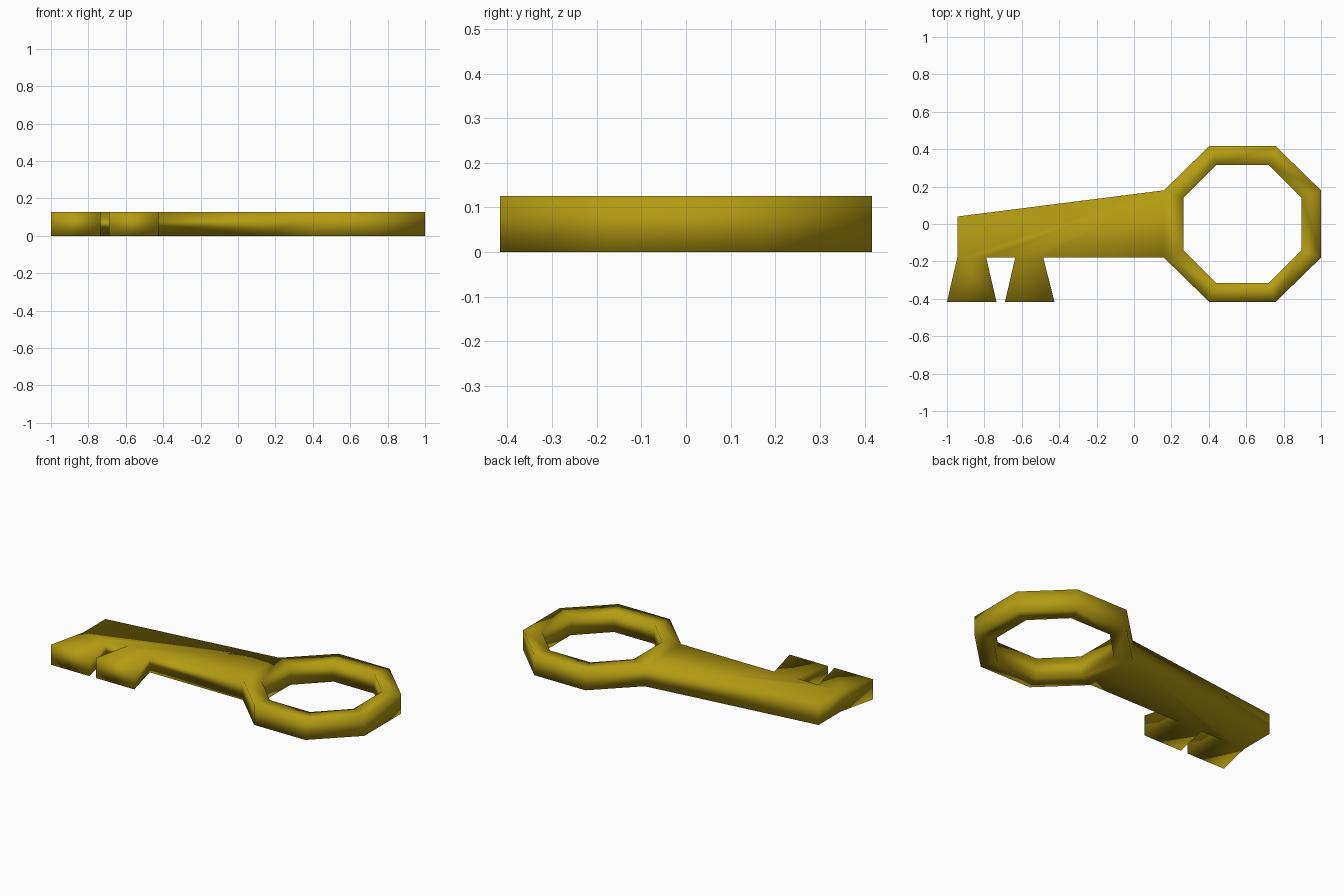
import bpy
import bmesh

THICK = 0.126

if "Cube" in bpy.data.objects:
    bpy.data.objects.remove(bpy.data.objects["Cube"], do_unlink=True)

gold = bpy.data.materials.new("old gold")
gold.use_nodes = True
gold.diffuse_color = (0.45, 0.33, 0.006, 1)
gold.node_tree.nodes["Principled BSDF"].inputs["Base Color"].default_value = gold.diffuse_color

bm = bmesh.new()


def point(x, y):
    return bm.verts.new((x, y, 0))


def octagon(cx, rx, ry, flat_x, flat_y):
    """Eight corners, counter-clockwise, starting at the lower right side."""
    corners = [(rx, -flat_y), (rx, flat_y), (flat_x, ry), (-flat_x, ry),
               (-rx, flat_y), (-rx, -flat_y), (-flat_x, -ry), (flat_x, -ry)]
    return [point(cx + x, y) for x, y in corners]


# Bow: octagonal ring of quads
outer = octagon(0.58, 0.42, 0.417, 0.177, 0.18)
inner = octagon(0.58, 0.316, 0.316, 0.14, 0.14)
for i in range(8):
    j = (i + 1) % 8
    bm.faces.new((outer[i], outer[j], inner[j], inner[i]))

# Shank: tapered blade sharing the bow's left edge, with tooth roots along the front
roots = [point(x, -0.18) for x in (-0.945, -0.79, -0.635, -0.485)]
tip = point(-0.945, 0.04)
bm.faces.new([tip] + roots + [outer[5], outer[4]])

# Teeth: two flared quads
for k, left, right in ((0, -1.0, -0.735), (2, -0.69, -0.425)):
    bm.faces.new((roots[k], point(left, -0.417), point(right, -0.417), roots[k + 1]))

# Thicken the flat outline into a solid
flat = list(bm.faces)
raised = bmesh.ops.extrude_face_region(bm, geom=flat, use_keep_orig=True)["geom"]
for v in raised:
    if isinstance(v, bmesh.types.BMVert):
        v.co.z = THICK
bmesh.ops.recalc_face_normals(bm, faces=bm.faces)
for f in bm.faces:
    f.smooth = True

mesh = bpy.data.meshes.new("key")
bm.to_mesh(mesh)
bm.free()
mesh.materials.append(gold)
bpy.context.collection.objects.link(bpy.data.objects.new("key", mesh))
